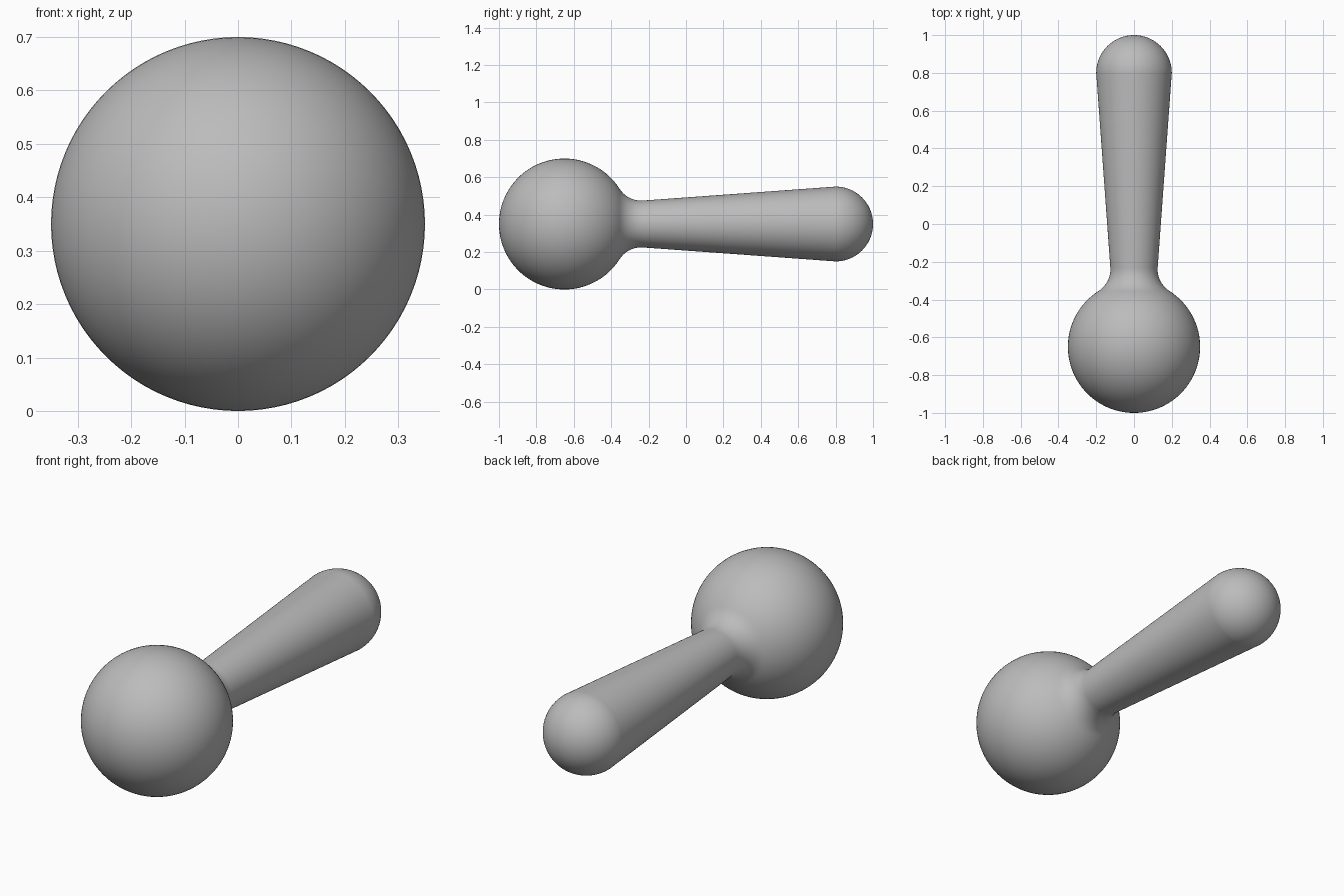
import bpy
import bmesh
from math import sin, cos, pi, atan2, hypot, radians
from mathutils import Vector

if "Cube" in bpy.data.objects:
    bpy.data.objects.remove(bpy.data.objects["Cube"])

AXIS_Z = 0.35
BALL_Y, BALL_R = -0.65, 0.35
NECK_Y, NECK_R = -0.24, 0.125
TIP_Y, TIP_R = 0.8, 0.2


def arc(y, r, radius, start, end, steps):
    """Points (along axis, distance from axis) on an arc."""
    angles = [start + (end - start) * i / steps for i in range(steps + 1)]
    return [(y + radius * cos(a), r + radius * sin(a)) for a in angles]


# Fillet circle that touches both the ball and the neck
dy = NECK_Y - BALL_Y
fillet = (dy**2 + NECK_R**2 - BALL_R**2) / (2 * (BALL_R - NECK_R))
touch = atan2(NECK_R + fillet, dy)
slope = atan2(TIP_R - NECK_R, TIP_Y - NECK_Y)

# Ball, neck fillet, tapered handle and rounded tip in one outline
profile = arc(BALL_Y, 0, BALL_R, pi, touch, 40)
profile += arc(NECK_Y, NECK_R + fillet, fillet, touch - pi, slope - pi / 2, 14)[1:]
profile += arc(TIP_Y, 0, TIP_R, pi / 2, 0, 20)

# Revolve the outline round the long axis
bm = bmesh.new()
verts = [bm.verts.new((0, y, AXIS_Z + r)) for y, r in profile]
edges = [bm.edges.new(pair) for pair in zip(verts, verts[1:])]
bmesh.ops.spin(bm, geom=verts + edges, cent=(0, 0, AXIS_Z), axis=(0, 1, 0),
               angle=2 * pi, steps=96)
bmesh.ops.remove_doubles(bm, verts=bm.verts, dist=0.0001)
bmesh.ops.recalc_face_normals(bm, faces=bm.faces)
mesh = bpy.data.meshes.new("ball_handle")
bm.to_mesh(mesh)
bm.free()
handle = bpy.data.objects.new("ball_handle", mesh)
bpy.context.collection.objects.link(handle)

# Plain grey finish
grey = bpy.data.materials.new("plain_grey")
grey.use_nodes = True
colour = (0.5, 0.5, 0.5, 1)
grey.diffuse_color = colour
grey.node_tree.nodes["Principled BSDF"].inputs["Base Color"].default_value = colour
mesh.materials.append(grey)

bpy.context.view_layer.objects.active = handle
handle.select_set(True)
bpy.ops.object.shade_smooth_by_angle(angle=radians(30))
